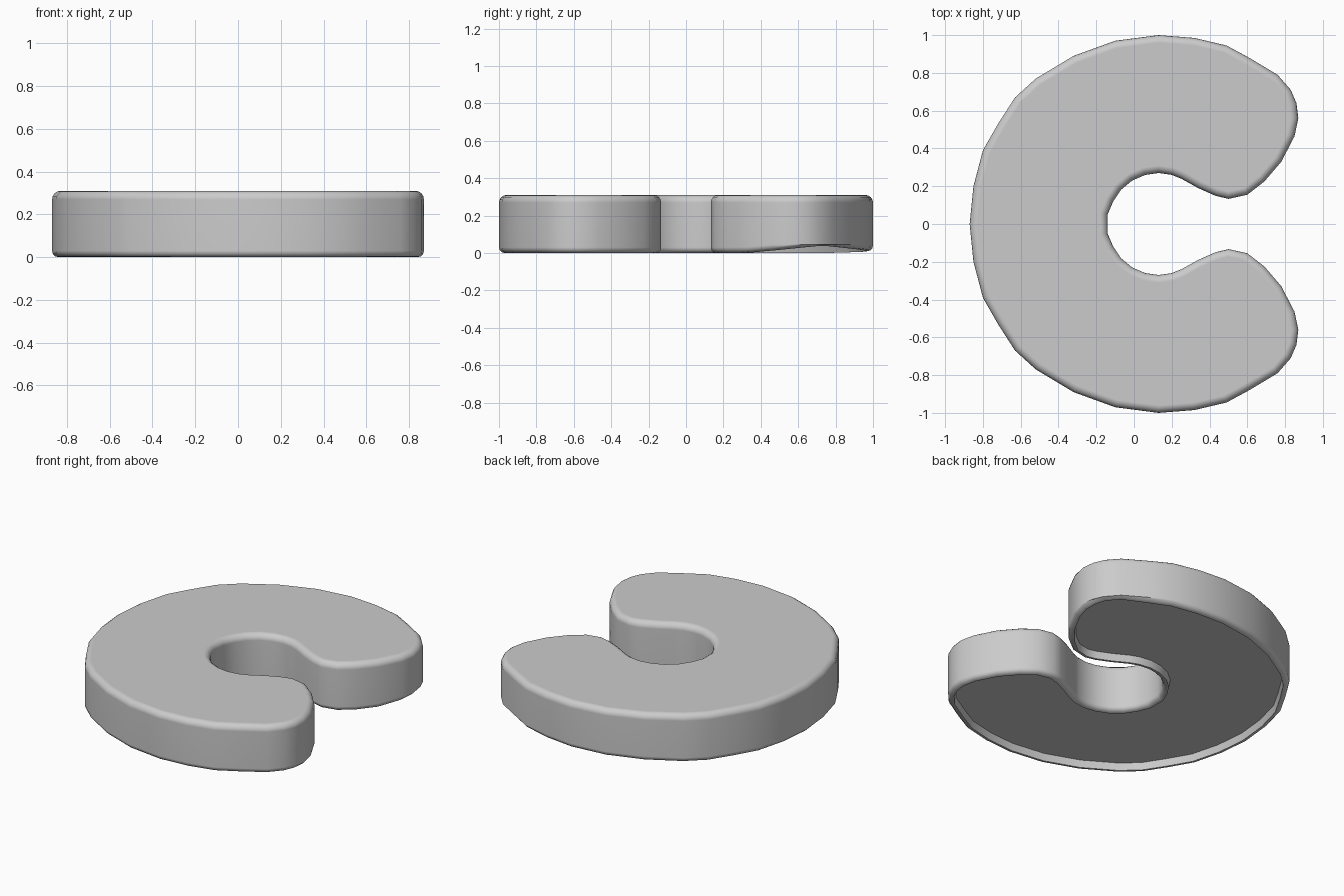
import bpy, bmesh, math
from mathutils import Vector

cube = bpy.data.objects.get("Cube")
if cube:
    bpy.data.objects.remove(cube)

HEIGHT, ROUND, RECESS = 0.31, 0.04, 0.045

# Half outline of the open ring, from the rear of the back edge to the hole
half = [(-.87, 0), (-.85, .2), (-.8, .39), (-.72, .53), (-.63, .67), (-.52, .77),
        (-.32, .89), (-.1, .97), (.13, 1), (.32, .985), (.49, .945), (.61, .88),
        (.76, .79), (.83, .71), (.86, .64), (.87, .56), (.85, .465), (.78, .33),
        (.69, .225), (.6, .155), (.5, .133), (.43, .15), (.34, .19), (.25, .24),
        (.2, .26), (.13, .27), (.06, .26), (-.01, .23), (-.07, .18), (-.11, .12),
        (-.14, .05)]
outline = [Vector(p) for p in half]
outline += [Vector((x, -y)) for x, y in reversed(half) if y > 0]
count = len(outline)


def inward(i):
    """Unit direction pointing into the solid at an outline point."""
    a = (outline[i] - outline[i - 1]).normalized()
    b = (outline[(i + 1) % count] - outline[i]).normalized()
    t = (a + b).normalized()
    return Vector((t.y, -t.x))


def lip_lift(p):
    """The lower lip fades out near the back open end."""
    d = math.hypot((p.x - .8) / 1.3, (p.y - .75) / .45)
    return 0.04 * max(0, 1 - d)


# Cross-section: (inset, z, follows the lip) from the top face to the recess
section = []
for k in range(5):
    a = math.pi / 2 * (1 - k / 4)
    section.append((ROUND * (1 - math.cos(a)), HEIGHT - ROUND * (1 - math.sin(a)), False))
for k in range(4):
    a = math.pi / 2 * k / 3
    section.append((0.03 * (1 - math.cos(a)), 0.03 * (1 - math.sin(a)), True))
section += [(0.036, 0, True), (0.045, RECESS, False)]

bm = bmesh.new()
rings = []
for inset, z, lip in section:
    ring = []
    for i, p in enumerate(outline):
        q = p + inward(i) * inset
        ring.append(bm.verts.new((q.x, q.y, min(z + lip_lift(p), RECESS) if lip else z)))
    rings.append(ring)
for upper, lower in zip(rings, rings[1:]):
    for i in range(count):
        j = (i + 1) % count
        bm.faces.new((upper[i], upper[j], lower[j], lower[i]))
bm.faces.new(rings[0])
bm.faces.new(rings[-1])
bmesh.ops.recalc_face_normals(bm, faces=bm.faces)
mesh = bpy.data.meshes.new("open_ring")
bm.to_mesh(mesh)
bm.free()

body = bpy.data.objects.new("open_ring", mesh)
bpy.context.collection.objects.link(body)

# Plain grey finish
grey = bpy.data.materials.new("grey")
grey.use_nodes = True
grey.diffuse_color = (0.6, 0.6, 0.6, 1)
grey.node_tree.nodes["Principled BSDF"].inputs["Base Color"].default_value = (0.6, 0.6, 0.6, 1)
mesh.materials.append(grey)

# Smooth rounding with flat top and sharp lip
bpy.context.view_layer.objects.active = body
body.select_set(True)
bpy.ops.object.shade_smooth_by_angle(angle=math.radians(35))
weighted = body.modifiers.new("weighted_normals", 'WEIGHTED_NORMAL')
weighted.keep_sharp = True
